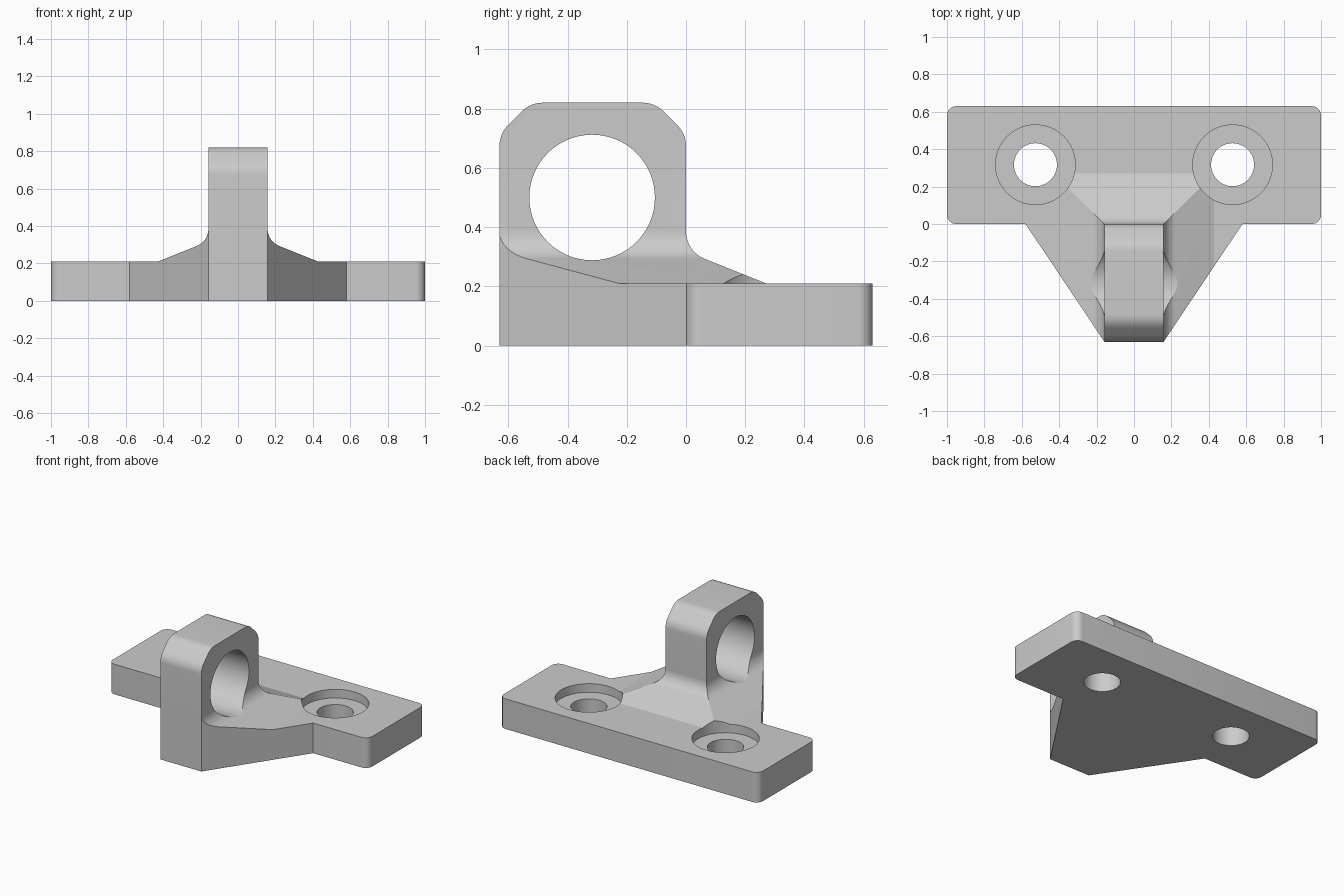
import bpy, bmesh, math
from mathutils import Vector, Matrix

cube = bpy.data.objects.get("Cube")
if cube:
    bpy.data.objects.remove(cube)

metal = bpy.data.materials.new("plain grey")
metal.use_nodes = True
GREY = (0.6, 0.6, 0.6, 1)
metal.diffuse_color = GREY
metal.node_tree.nodes["Principled BSDF"].inputs["Base Color"].default_value = GREY

HALF_LUG, DEPTH, PLATE_H, LUG_H = 0.158, 0.63, 0.21, 0.82


def add_object(name, bm):
    bmesh.ops.recalc_face_normals(bm, faces=bm.faces)
    mesh = bpy.data.meshes.new(name)
    bm.to_mesh(mesh)
    bm.free()
    mesh.materials.append(metal)
    obj = bpy.data.objects.new(name, mesh)
    bpy.context.collection.objects.link(obj)
    return obj


def rounded(corners, steps=8):
    """Outline from (x, y, radius) corners, with true arcs at rounded ones."""
    out = []
    for i, (x, y, r) in enumerate(corners):
        p = Vector((x, y))
        if not r:
            out.append(p)
            continue
        a = (Vector(corners[i - 1][:2]) - p).normalized()
        b = (Vector(corners[(i + 1) % len(corners)][:2]) - p).normalized()
        half = a.angle(b) / 2
        centre = p + (a + b).normalized() * r / math.sin(half)
        start = p + a * r / math.tan(half) - centre
        end = p + b * r / math.tan(half) - centre
        sweep = math.pi - 2 * half
        for k in range(steps + 1):
            t = k / steps
            out.append(centre + (start * math.sin((1 - t) * sweep)
                                 + end * math.sin(t * sweep)) / math.sin(sweep))
    return out


def prism(name, points, offset):
    """Extrude a closed 3D outline along an offset."""
    bm = bmesh.new()
    face = bm.faces.new([bm.verts.new(p) for p in points])
    ext = bmesh.ops.extrude_face_region(bm, geom=[face])
    verts = [g for g in ext["geom"] if isinstance(g, bmesh.types.BMVert)]
    bmesh.ops.translate(bm, verts=verts, vec=offset)
    return add_object(name, bm)


def cylinder(name, radius, length, matrix):
    bm = bmesh.new()
    bmesh.ops.create_cone(bm, cap_ends=True, segments=64, radius1=radius,
                          radius2=radius, depth=length, matrix=matrix)
    return add_object(name, bm)


def boolean(target, tool, operation):
    mod = target.modifiers.new(operation, "BOOLEAN")
    mod.operation, mod.solver, mod.object = operation, "EXACT", tool
    bpy.context.view_layer.objects.active = target
    bpy.ops.object.modifier_apply(modifier=mod.name)
    bpy.data.objects.remove(tool)


# Base: rectangular plate with a tapered nose towards the front
right = [(HALF_LUG, -DEPTH, 0), (0.58, 0, 0), (1, 0, 0.05), (1, DEPTH, 0.05)]
left = [(-x, y, r) for x, y, r in reversed(right)]
outline = [p.to_3d() for p in rounded(right + left)]
bracket = prism("mounting_bracket", outline, (0, 0, PLATE_H))

# Sloped skirt: nested rings around the lug, blending to it with an arc
slope, radius, reach = math.atan(0.4), 0.1, 0.27
arc_d = radius * (1 - math.sin(slope))
arc_z = PLATE_H + (reach - arc_d) * 0.4 + radius * math.cos(slope)
rings = [(0.3, 0.1), (0.3, PLATE_H - 0.03 * 0.4)]
for k in range(11):
    a = (math.pi / 2 - slope) * (1 - k / 10)
    rings.append((radius * (1 - math.cos(a)), arc_z - radius * math.sin(a)))
rings.append((-0.03, arc_z))
bm = bmesh.new()
loops = []
for d, z in rings:
    x = HALF_LUG + d
    loops.append([bm.verts.new(p) for p in
                  ((-x, -0.8, z), (x, -0.8, z), (x, d, z), (-x, d, z))])
for low, high in zip(loops, loops[1:]):
    for i in range(4):
        j = (i + 1) % 4
        bm.faces.new((low[i], low[j], high[j], high[i]))
bm.faces.new(loops[0])
bm.faces.new(loops[-1])
skirt = add_object("sloped_skirt", bm)
boolean(skirt, prism("skirt_trim", outline, (0, 0, 0.6)), "INTERSECT")
boolean(bracket, skirt, "UNION")

# Upright lug with softened chamfers
c = 0.105
side = [(-DEPTH, 0, 0), (0, 0, 0), (0, LUG_H - c, 0.1), (-c, LUG_H, 0.1),
        (c - DEPTH, LUG_H, 0.1), (-DEPTH, LUG_H - c, 0.1)]
lug = prism("upright_lug", [(-HALF_LUG, p.x, p.y) for p in rounded(side)],
            (2 * HALF_LUG, 0, 0))
boolean(bracket, lug, "UNION")

# Cross bore through the lug
bore = Matrix.Translation((0, -0.317, 0.5)) @ Matrix.Rotation(math.pi / 2, 4, "Y")
boolean(bracket, cylinder("cross_bore", 0.212, 2, bore), "DIFFERENCE")

# Counterbored screw holes
for x in (-0.527, 0.527):
    for name, r, bottom in (("screw_hole", 0.115, -0.2), ("counterbore", 0.213, 0.15)):
        place = Matrix.Translation((x, 0.317, bottom + 0.5))
        boolean(bracket, cylinder(name, r, 1, place), "DIFFERENCE")

# Smooth the arcs, keep the machined edges crisp
bpy.ops.object.select_all(action="DESELECT")
bracket.select_set(True)
bpy.context.view_layer.objects.active = bracket
bpy.ops.object.shade_smooth_by_angle(angle=math.radians(20))
